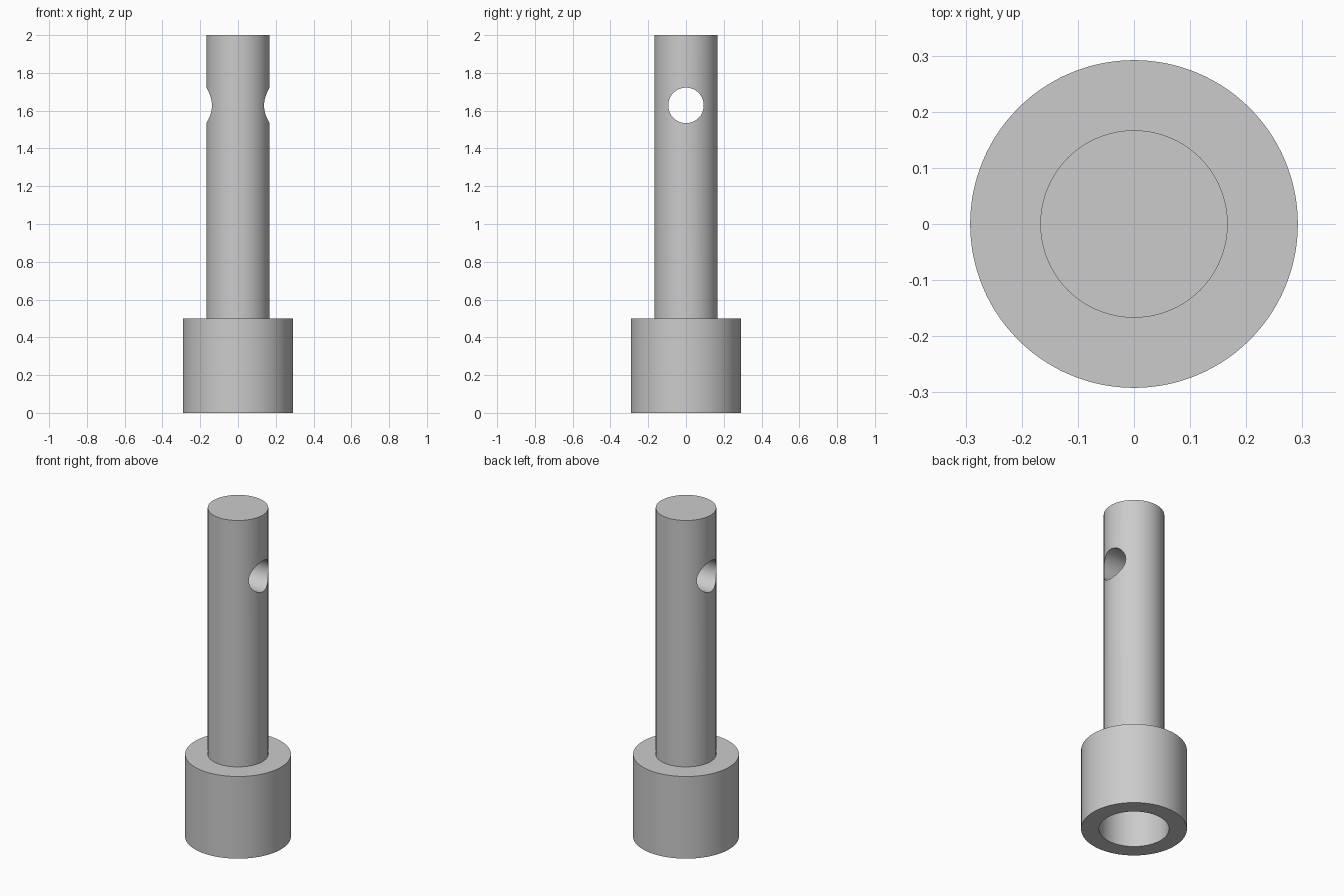
import bpy, bmesh, math
from mathutils import Matrix

if "Cube" in bpy.data.objects:
    bpy.data.objects.remove(bpy.data.objects["Cube"])

SEG = 128
R_BASE, R_SHAFT, R_BORE, R_HOLE = 0.292, 0.167, 0.193, 0.094
Z_BASE, Z_TOP, Z_BORE, Z_HOLE = 0.5, 2.0, 0.375, 1.628

grey = bpy.data.materials.new("light grey metal")
grey.diffuse_color = (0.6, 0.6, 0.6, 1)
grey.use_nodes = True
grey.node_tree.nodes["Principled BSDF"].inputs["Base Color"].default_value = grey.diffuse_color


def add_object(name, bm):
    bmesh.ops.recalc_face_normals(bm, faces=bm.faces)
    mesh = bpy.data.meshes.new(name)
    bm.to_mesh(mesh)
    bm.free()
    mesh.materials.append(grey)
    obj = bpy.data.objects.new(name, mesh)
    bpy.context.collection.objects.link(obj)
    return obj


def lathe(name, profile):
    """Revolve (radius, z) rings into a closed solid with flat end caps."""
    bm = bmesh.new()
    rings = [[bm.verts.new((r * math.cos(a), r * math.sin(a), z))
              for a in (2 * math.pi * i / SEG for i in range(SEG))]
             for r, z in profile]
    for low, high in zip(rings, rings[1:]):
        for i in range(SEG):
            j = (i + 1) % SEG
            bm.faces.new((low[i], low[j], high[j], high[i]))
    bm.faces.new(rings[0])
    bm.faces.new(rings[-1])
    return add_object(name, bm)


# Stepped pin: blind bore underneath, wide collar, slim shaft
pin = lathe("stepped_pin", [
    (R_BORE, Z_BORE), (R_BORE, 0), (R_BASE, 0), (R_BASE, Z_BASE),
    (R_SHAFT, Z_BASE), (R_SHAFT, Z_TOP)])

# Cross hole through the shaft, along x
bm = bmesh.new()
bmesh.ops.create_cone(bm, cap_ends=True, segments=64, radius1=R_HOLE, radius2=R_HOLE, depth=1,
                      matrix=Matrix.Translation((0, 0, Z_HOLE)) @ Matrix.Rotation(math.pi / 2, 4, 'Y'))
cutter = add_object("cross_hole_cutter", bm)
cutter.hide_render = True

mod = pin.modifiers.new("cross hole", 'BOOLEAN')
mod.operation = 'DIFFERENCE'
mod.solver = 'EXACT'
mod.object = cutter
bpy.context.view_layer.objects.active = pin
pin.select_set(True)
bpy.ops.object.modifier_apply(modifier=mod.name)
bpy.data.objects.remove(cutter)

# Smooth round walls with crisp rims
bpy.ops.object.shade_smooth_by_angle(angle=math.radians(30))
